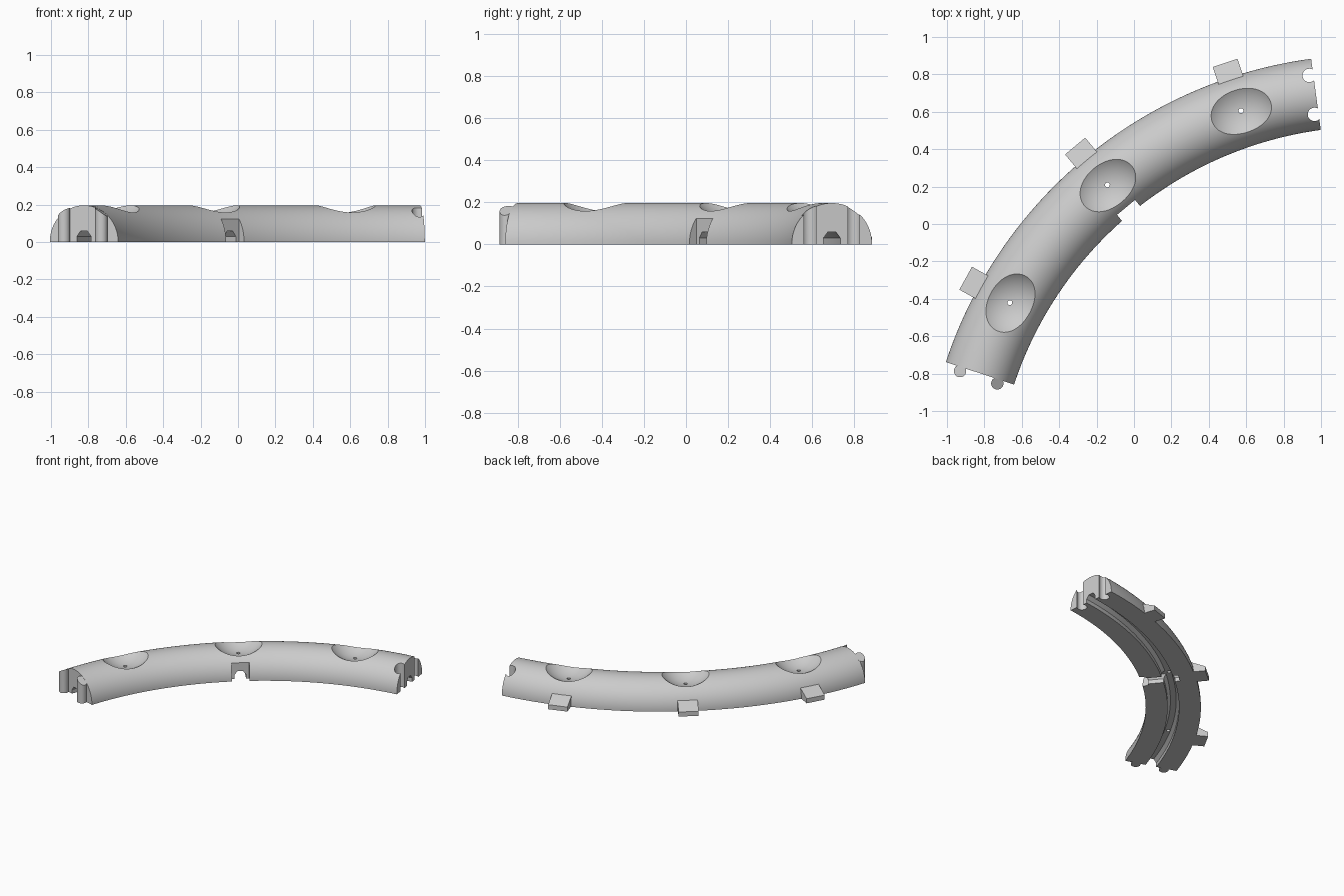
import bpy, bmesh, math
from mathutils import Matrix, Vector

cube = bpy.data.objects.get("Cube")
if cube:
    bpy.data.objects.remove(cube, do_unlink=True)

# Arc layout: the dome is swept about a centre from START to END degrees
CENTRE = Vector((1.268, -1.49, 0))
R_MID, DOME, BASE = 2.203, 0.192, 0.004
START, END = 97.7, 161.7
MIDDLE = (START + END) / 2
DISHES = [MIDDLE + k * (END - START) / 3 for k in (-1, 0, 1)]

grey = bpy.data.materials.new("light grey")
grey.use_nodes = True
grey.diffuse_color = (0.6, 0.6, 0.6, 1)
grey.node_tree.nodes["Principled BSDF"].inputs["Base Color"].default_value = (0.6, 0.6, 0.6, 1)


def frame(angle, radius=0.0):
    """Local frame on the arc: x outward, y along the track, z up."""
    turn = Matrix.Rotation(math.radians(angle), 4, 'Z')
    return Matrix.Translation(CENTRE) @ turn @ Matrix.Translation((radius, 0, 0))


def finish(name, bm):
    bmesh.ops.recalc_face_normals(bm, faces=bm.faces[:])
    mesh = bpy.data.meshes.new(name)
    bm.to_mesh(mesh)
    bm.free()
    mesh.materials.append(grey)
    obj = bpy.data.objects.new(name, mesh)
    bpy.context.collection.objects.link(obj)
    return obj


def loft(name, rings):
    """Solid skinned through equal closed rings of points."""
    bm = bmesh.new()
    loops = [[bm.verts.new(p) for p in ring] for ring in rings]
    n = len(loops[0])
    for a, b in zip(loops, loops[1:]):
        for i in range(n):
            j = (i + 1) % n
            bm.faces.new((a[i], a[j], b[j], b[i]))
    bm.faces.new(loops[0])
    bm.faces.new(loops[-1])
    return finish(name, bm)


def cylinder(name, radius, z0, z1, matrix, sides=32):
    bm = bmesh.new()
    bmesh.ops.create_cone(bm, cap_ends=True, segments=sides, radius1=radius,
                          radius2=radius, depth=z1 - z0,
                          matrix=matrix @ Matrix.Translation((0, 0, (z0 + z1) / 2)))
    return finish(name, bm)


def smooth(obj):
    bpy.ops.object.select_all(action='DESELECT')
    obj.select_set(True)
    bpy.context.view_layer.objects.active = obj
    bpy.ops.object.shade_smooth_by_angle(angle=math.radians(30))


def cut(obj, cutter):
    cutter.hide_render = True
    mod = obj.modifiers.new(cutter.name, 'BOOLEAN')
    mod.operation, mod.solver, mod.object = 'DIFFERENCE', 'EXACT', cutter
    bpy.context.view_layer.objects.active = obj
    bpy.ops.object.modifier_apply(modifier=mod.name)
    bpy.data.objects.remove(cutter, do_unlink=True)


# Track body: half-round profile with a wire channel underneath
channel = [(-0.04, 0), (-0.04, 0.03), (-0.02, 0.058), (0.02, 0.058), (0.04, 0.03), (0.04, 0)]
profile = [(-DOME, 0)] + channel + [(DOME, 0)]
profile += [(DOME * math.cos(t), BASE + DOME * math.sin(t))
            for t in (math.pi * i / 48 for i in range(49))]
STEPS = 80
rings = []
for s in range(STEPS + 1):
    m = frame(START + (END - START) * s / STEPS, R_MID)
    rings.append([m @ Vector((x, 0, z)) for x, z in profile])
body = loft("track_body", rings)

# Round dishes in the top, each with a drilled wire hole
for a in DISHES:
    bm = bmesh.new()
    bmesh.ops.create_uvsphere(bm, u_segments=64, v_segments=40, radius=0.226,
                              matrix=frame(a, R_MID + 0.005) @ Matrix.Translation((0, 0, 0.35)))
    cut(body, finish("dish_cutter", bm))
    cut(body, cylinder("hole_cutter", 0.013, -0.1, 0.3, frame(a, R_MID + 0.005), 20))

# Inner notch and the cross channel leading to the middle
m = frame(MIDDLE)
cut(body, loft("notch_cutter", [[m @ Vector((x, y, z)) for x, y in
    ((1.9, -0.0625), (2.052, -0.0625), (2.052, 0.0625), (1.9, 0.0625))] for z in (-0.05, 0.25)]))
cross = [(y, z if z else -0.05) for y, z in channel]
cut(body, loft("cross_channel_cutter",
               [[m @ Vector((x, y, z)) for y, z in cross] for x in (1.95, 2.28)]))

# Joints: sockets at one end, matching knobs at the other
for side, label in ((-1, "inner"), (1, "outer")):
    offset = side * 0.105
    shift = Matrix.Translation((0, 0.022, 0))
    cut(body, cylinder("socket_cutter", 0.036, -0.1, 0.4, frame(START, R_MID + offset) @ shift))

    m = frame(END, R_MID + offset) @ shift
    ring = [(0.033 * math.cos(t), 0.033 * math.sin(t))
            for t in (math.tau * i / 32 for i in range(32))]
    top = [m @ Vector((x, y, BASE + math.sqrt(DOME ** 2 - (x + offset) ** 2))) for x, y in ring]
    smooth(loft(label + "_knob", [[m @ Vector((x, y, 0)) for x, y in ring], top]))

smooth(body)

# Sloping label tabs along the outer edge
wedge = [(2.34, 0), (2.478, 0), (2.478, 0.035), (2.378, 0.078), (2.34, 0.078)]
for a, place in zip(DISHES, ("left", "middle", "right")):
    m = frame(a)
    loft(place + "_label_tab",
         [[m @ Vector((x, y, z)) for x, z in wedge] for y in (-0.07, 0.07)])
